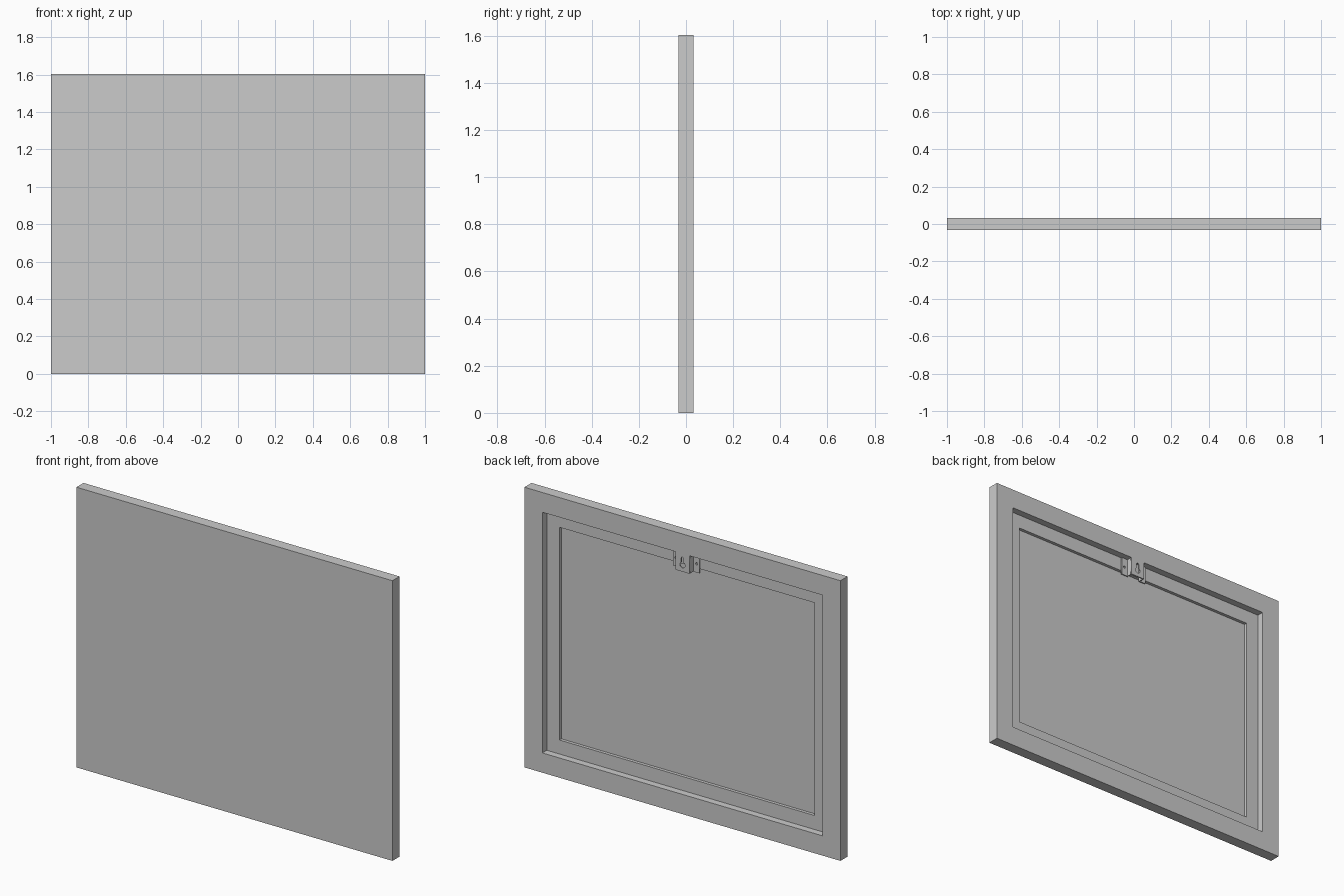
import bpy, bmesh, math

if "Cube" in bpy.data.objects:
    bpy.data.objects.remove(bpy.data.objects["Cube"])

W, H, D = 1.0, 1.603, 0.032      # half width, height, half depth
FLOOR, CANVAS = -0.008, -0.026   # recess levels on the back


def link(name, bm):
    me = bpy.data.meshes.new(name)
    bmesh.ops.recalc_face_normals(bm, faces=bm.faces)
    bm.to_mesh(me)
    bm.free()
    ob = bpy.data.objects.new(name, me)
    bpy.context.collection.objects.link(ob)
    return ob


def box(name, x0, x1, y0, y1, z0, z1):
    bm = bmesh.new()
    bmesh.ops.create_cube(bm, size=1)
    for v in bm.verts:
        v.co = (x1 if v.co.x > 0 else x0,
                y1 if v.co.y > 0 else y0,
                z1 if v.co.z > 0 else z0)
    return link(name, bm)


def plate(name, outlines, y0, y1):
    """Flat plate in the XZ plane; outlines after the first are holes."""
    cu = bpy.data.curves.new(name, 'CURVE')
    cu.dimensions = '2D'
    cu.fill_mode = 'BOTH'
    cu.extrude = (y1 - y0) / 2
    for pts in outlines:
        sp = cu.splines.new('POLY')
        sp.points.add(len(pts) - 1)
        for p, (x, z) in zip(sp.points, pts):
            p.co = (x, z, 0, 1)
        sp.use_cyclic_u = True
    ob = bpy.data.objects.new(name, cu)
    bpy.context.collection.objects.link(ob)
    ob.rotation_euler.x = math.pi / 2
    ob.location.y = (y0 + y1) / 2
    bpy.ops.object.select_all(action='DESELECT')
    ob.select_set(True)
    bpy.context.view_layer.objects.active = ob
    bpy.ops.object.convert(target='MESH')
    return ob


def rect(x0, x1, z0, z1):
    return [(x0, z0), (x1, z0), (x1, z1), (x0, z1)]


def arc(cx, cz, r, a0, a1, n):
    return [(cx + r * math.cos(math.radians(a0 + (a1 - a0) * i / n)),
             cz + r * math.sin(math.radians(a0 + (a1 - a0) * i / n)))
            for i in range(n + 1)]


# Stepped picture frame: rectangular rings (inset, y) bridged front to back
profile = [(0, -D), (0, D), (0.113, D), (0.113, FLOOR), (0.193, FLOOR), (0.193, CANVAS)]
bm = bmesh.new()
rings = [[bm.verts.new((x, y, z)) for x, z in rect(-W + i, W - i, i, H - i)]
         for i, y in profile]
for a, b in zip(rings, rings[1:]):
    for k in range(4):
        m = (k + 1) % 4
        bm.faces.new((a[k], a[m], b[m], b[k]))
bm.faces.new(rings[0])
bm.faces.new(rings[-1])
link("picture_frame", bm)

# Hanger: raised centre plate with keyhole, two webs, two screwed flanges
Z0, Z1, T, HW, FW = 1.387, H - 0.113, 0.006, 0.045, 0.084
keyhole = arc(0, 1.425, 0.016, 120, 420, 20) + arc(0, 1.462, 0.008, 0, 180, 10)
plate("hanger_plate", [rect(-HW, HW, Z0, Z1), keyhole], D - T, D)
for side, s in (("left", -1), ("right", 1)):
    xs = sorted((s * HW, s * (HW - T)))
    box("hanger_web_" + side, *xs, FLOOR, D - T, Z0, Z1)
    xs = sorted((s * HW, s * FW))
    hole = arc(s * 0.066, 1.437, 0.007, 0, 337.5, 15)
    plate("hanger_flange_" + side, [rect(*xs, Z0, Z1), hole], FLOOR, FLOOR + T)
